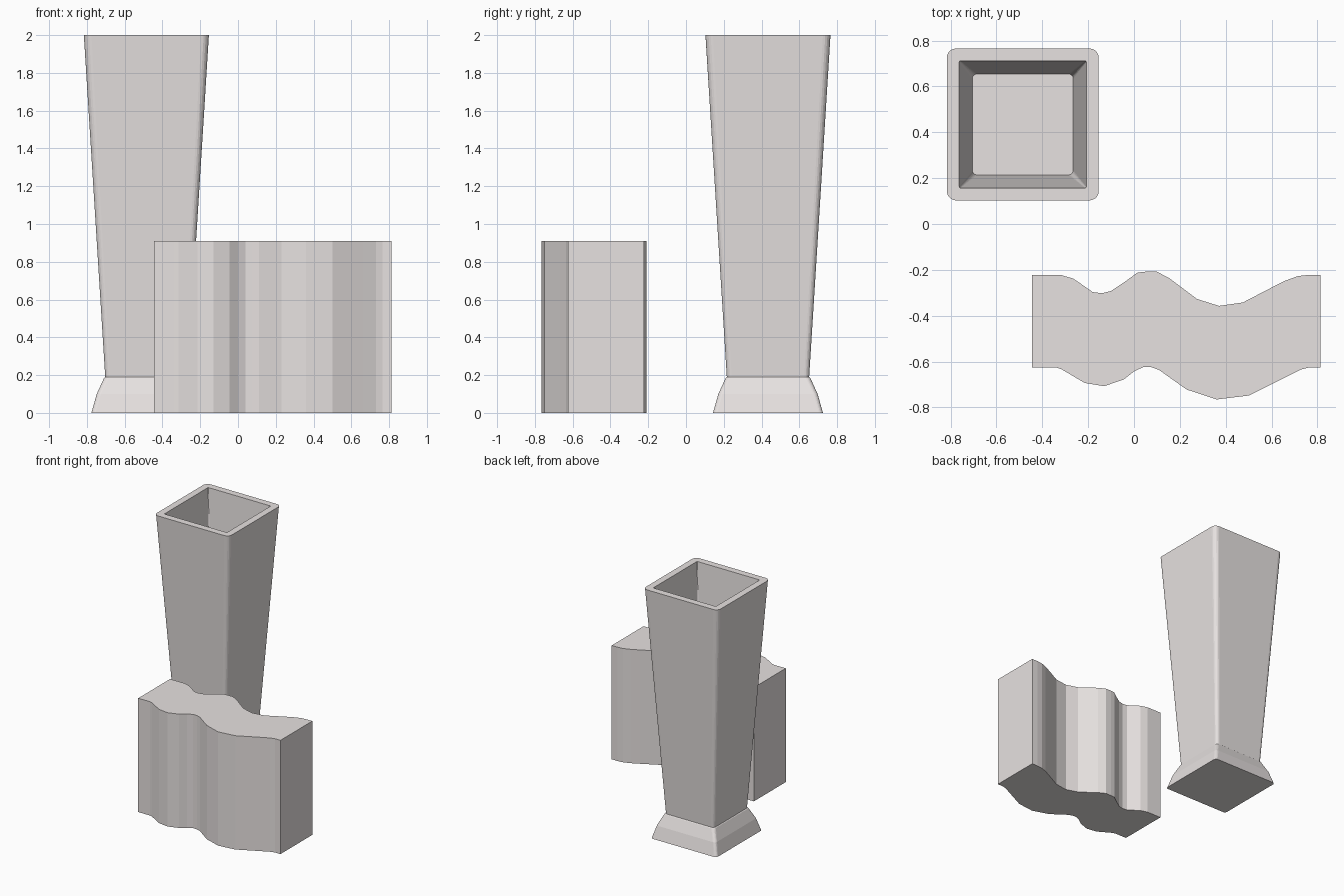
import bpy, bmesh, math

if "Cube" in bpy.data.objects:
    bpy.data.objects.remove(bpy.data.objects["Cube"])

# Light warm grey shared by both parts
grey = bpy.data.materials.new("light_grey")
grey.diffuse_color = (0.80, 0.76, 0.75, 1)
grey.use_nodes = True
grey.node_tree.nodes["Principled BSDF"].inputs["Base Color"].default_value = grey.diffuse_color


def finish(name, bm):
    bmesh.ops.recalc_face_normals(bm, faces=bm.faces)
    me = bpy.data.meshes.new(name)
    bm.to_mesh(me)
    bm.free()
    me.materials.append(grey)
    ob = bpy.data.objects.new(name, me)
    bpy.context.collection.objects.link(ob)
    return ob


def rounded_square(bm, cx, cy, z, half, r, steps=5):
    """Ring of vertices around a square with rounded corners."""
    ring = []
    for k, (sx, sy) in enumerate([(1, 1), (-1, 1), (-1, -1), (1, -1)]):
        for i in range(steps + 1):
            a = math.pi / 2 * (k + i / steps)
            ring.append(bm.verts.new((cx + sx * (half - r) + r * math.cos(a),
                                      cy + sy * (half - r) + r * math.sin(a), z)))
    return ring


# Tapered square vase with flared foot: (height, half width, corner radius)
profile = [(0, 0.291, 0.022), (0.10, 0.263, 0.022), (0.185, 0.224, 0.024),
           (0.19, 0.218, 0.026), (2.0, 0.331, 0.04),
           (2.0, 0.277, 0.006), (1.10, 0.22, 0.02)]
bm = bmesh.new()
rings = [rounded_square(bm, -0.485, 0.434, *p) for p in profile]
for a, b in zip(rings, rings[1:]):
    for i in range(len(a)):
        j = (i + 1) % len(a)
        bm.faces.new((a[i], a[j], b[j], b[i]))
bm.faces.new(rings[0])
bm.faces.new(rings[-1])
finish("square_vase", bm)

# Wavy block: extruded plan outline
back = [(-0.445, -0.222), (-0.32, -0.222), (-0.265, -0.238), (-0.23, -0.262),
        (-0.18, -0.297), (-0.14, -0.302), (-0.10, -0.292), (-0.04, -0.252),
        (0.015, -0.212), (0.05, -0.208), (0.10, -0.208), (0.155, -0.237),
        (0.275, -0.327), (0.37, -0.357), (0.475, -0.342), (0.60, -0.277),
        (0.66, -0.247), (0.715, -0.227), (0.76, -0.222), (0.813, -0.222)]
front = [(-0.445, -0.625), (-0.34, -0.625), (-0.315, -0.634), (-0.215, -0.693),
         (-0.13, -0.707), (-0.045, -0.678), (0.0, -0.643), (0.04, -0.624),
         (0.075, -0.624), (0.11, -0.637), (0.23, -0.722), (0.36, -0.765),
         (0.50, -0.748), (0.66, -0.668), (0.73, -0.634), (0.765, -0.625),
         (0.813, -0.625)]
bm = bmesh.new()
base = bm.faces.new([bm.verts.new((x, y, 0)) for x, y in front + back[::-1]])
top = bmesh.ops.extrude_face_region(bm, geom=[base], use_keep_orig=True)
bmesh.ops.translate(bm, vec=(0, 0, 0.91),
                    verts=[v for v in top["geom"] if isinstance(v, bmesh.types.BMVert)])
finish("wavy_block", bm)
